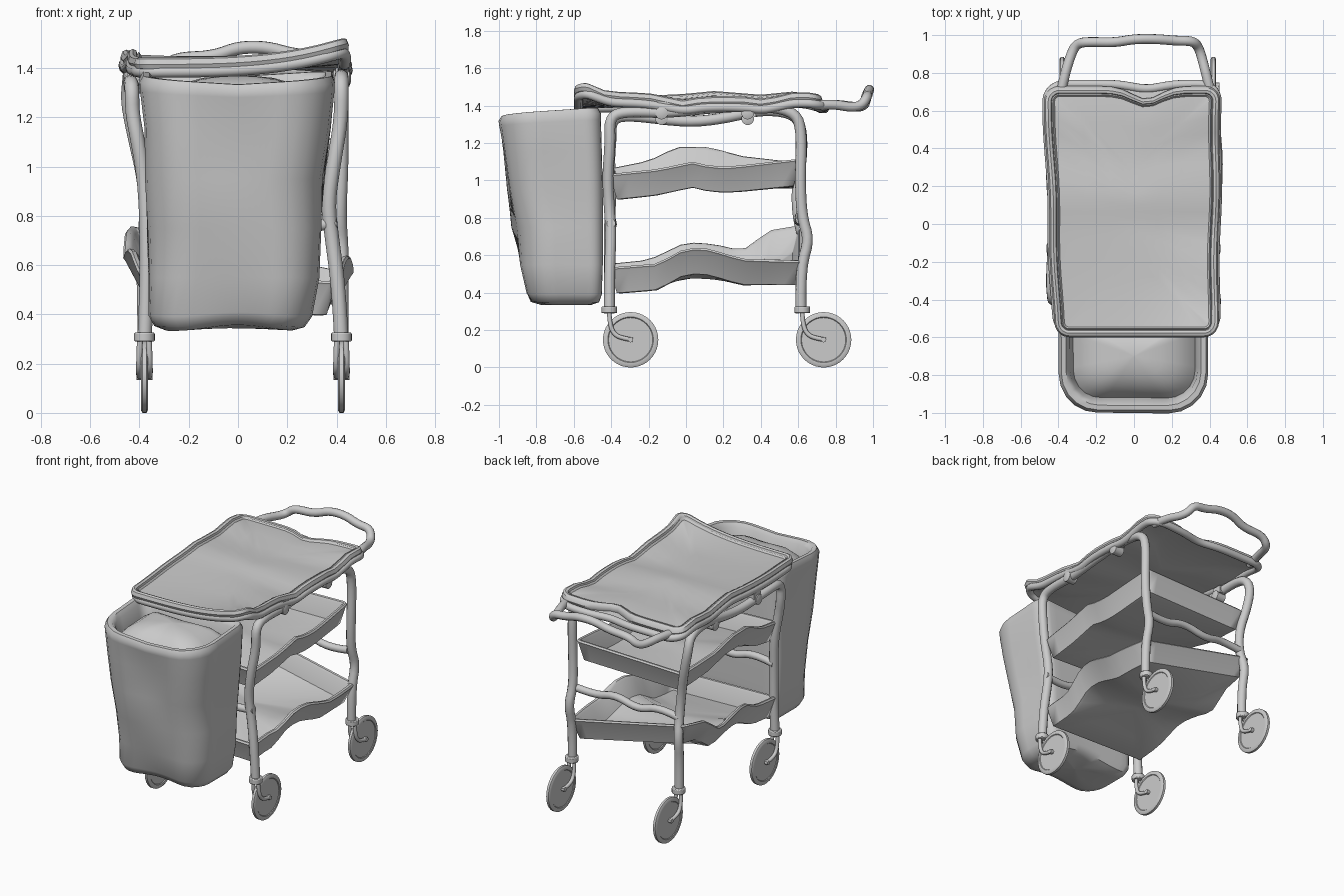
import bpy, bmesh, math
from math import sin, cos, pi
from mathutils import Vector

if "Cube" in bpy.data.objects:
    bpy.data.objects.remove(bpy.data.objects["Cube"])


def tube(name, pts, r, cyclic=False):
    cu = bpy.data.curves.new(name, 'CURVE')
    cu.dimensions = '3D'
    cu.bevel_depth, cu.bevel_resolution, cu.use_fill_caps = r, 4, True
    s = cu.splines.new('NURBS')
    s.points.add(len(pts) - 1)
    for p, c in zip(s.points, pts):
        p.co = (*c, 1)
    s.order_u, s.resolution_u = 3, 4
    s.use_cyclic_u, s.use_endpoint_u = cyclic, not cyclic
    ob = bpy.data.objects.new(name, cu)
    bpy.context.collection.objects.link(ob)
    bpy.ops.object.select_all(action='DESELECT')
    bpy.context.view_layer.objects.active = ob
    ob.select_set(True)
    bpy.ops.object.convert(target='MESH')


def loft(name, rings, angle=40):
    bm = bmesh.new()
    vs = [[bm.verts.new(p) for p in ring] for ring in rings]
    n = len(vs[0])
    for a, b in zip(vs, vs[1:]):
        for i in range(n):
            j = (i + 1) % n
            bm.faces.new((a[i], a[j], b[j], b[i]))
    bmesh.ops.remove_doubles(bm, verts=bm.verts, dist=0.0004)
    bmesh.ops.holes_fill(bm, edges=bm.edges, sides=0)
    bmesh.ops.recalc_face_normals(bm, faces=bm.faces)
    me = bpy.data.meshes.new(name)
    bm.to_mesh(me)
    bm.free()
    ob = bpy.data.objects.new(name, me)
    bpy.context.collection.objects.link(ob)
    bpy.ops.object.select_all(action='DESELECT')
    bpy.context.view_layer.objects.active = ob
    ob.select_set(True)
    bpy.ops.object.shade_smooth_by_angle(angle=math.radians(angle))


def rrect(x0, x1, y0, y1, rf, rb, n=14, seg=5):
    """Rounded rectangle outline, front and back corner radii."""
    corners = [(x1 - rf, y0 + rf, rf, -pi / 2), (x1 - rb, y1 - rb, rb, 0),
               (x0 + rb, y1 - rb, rb, pi / 2), (x0 + rf, y0 + rf, rf, pi)]
    arcs = [[Vector((x + r * cos(a + pi / 2 * k / seg), y + r * sin(a + pi / 2 * k / seg)))
             for k in range(seg + 1)] for x, y, r, a in corners]
    out = []
    for i, arc in enumerate(arcs):
        nxt = arcs[(i + 1) % 4][0]
        out += arc + [arc[-1].lerp(nxt, k / n) for k in range(1, n)]
    return out


def interp(tab, y):
    if y <= tab[0][0]:
        return tab[0][1]
    for (a, za), (b, zb) in zip(tab, tab[1:]):
        if y <= b:
            return za + (zb - za) * (y - a) / (b - a)
    return tab[-1][1]


def dish_ring(box, r, i, dz, left, right, warp, power=1, flat=None):
    x0, x1, y0, y1 = box
    rr = max(r - i, 0)
    ring = []
    for p in rrect(x0 + i, x1 - i, y0 + i, y1 - i, rr, rr):
        t = min(1, max(0, (p.x - x0) / (x1 - x0))) ** power
        z = interp(left, p.y) * (1 - t) + interp(right, p.y) * t
        if flat:  # the floor levels out away from the walls
            z += (flat - z) * .5 * min(1, max(0, i - .06) / .14)
        q = warp(p.x, p.y, dz)
        ring.append((q[0], q[1], z + dz))
    return ring


def dish(name, box, r, layers, *args):
    loft(name, [dish_ring(box, r, i, dz, *args) for i, dz in layers])


# Top tray with a wavy rim, an under panel and a rail around it
top_l = [(-.6, 1.415), (-.3, 1.42), (0, 1.435), (.15, 1.45), (.4, 1.43), (.6, 1.45), (.75, 1.41)]
top_r = [(-.6, 1.505), (-.53, 1.50), (-.42, 1.45), (-.2, 1.44), (-.02, 1.40), (.1, 1.42),
         (.3, 1.42), (.42, 1.405), (.6, 1.45), (.75, 1.43)]


def top_warp(x, y, dz):
    k = (y + .6) / 1.35
    notch = .07 * math.exp(-((x - .07) / .1) ** 2) * max(0, (y - .4) / .34)
    return x * (.975 + .08 * k) + .01 - .02 * k + .005 * sin(9 * y), y - notch


def panel_warp(x, y, dz):
    return top_warp(x, y, dz)[0], y - .025 * math.exp(-((x - .07) / .1) ** 2) * max(0, (y - .4) / .34)


box = (-.445, .445, -.60, .73)
dish("top_tray", box, .08, [(.445, -.012), (.2, -.012), (.05, -.012), (.03, -.02), (.008, -.018),
     (0, 0), (.008, .022), (.022, .028), (.036, .022), (.04, .008), (.046, .016), (.055, .004),
     (.2, 0), (.32, 0), (.445, 0)], top_l, top_r, top_warp, 3.5)
back_box = (-.44, .44, -.585, .75)
dish("tray_under_panel", back_box, .1, [(.44, -.03), (.2, -.03), (0, -.03), (0, -.018), (.2, -.018),
     (.44, -.018)], top_l, top_r, panel_warp, 3.5)
tube("tray_rail", dish_ring(back_box, .1, .01, -.03, top_l, top_r, panel_warp, 3.5), .024, True)

# Push handle at the back
tube("push_handle", [(-.39, .68, 1.40), (-.37, .78, 1.41), (-.33, .91, 1.39), (-.30, .955, 1.40),
     (-.25, .965, 1.44), (-.1, .96, 1.445), (.0, .98, 1.485), (.12, .98, 1.485), (.22, .97, 1.455),
     (.31, .97, 1.45), (.34, .94, 1.40), (.36, .88, 1.39), (.385, .78, 1.41), (.41, .68, 1.40)], .026)

# Two shelves with wavy raised walls
walls = [(.4, 0), (.2, 0), (.06, 0), (.04, .005), (.005, .125), (0, .135), (.008, .145), (.022, .143),
         (.03, .13), (.06, .025), (.2, .02), (.4, .02)]
mid_l = [(-.4, .92), (-.2, .96), (-.05, 1.035), (.12, 1.035), (.3, .985), (.6, .95)]
mid_r = [(-.4, .89), (-.15, .915), (.04, .955), (.13, .93), (.25, .93), (.6, .97)]
low_l = [(-.4, .41), (-.2, .43), (0, .525), (.15, .515), (.3, .48), (.45, .59), (.6, .615)]
low_r = [(-.4, .39), (-.15, .41), (0, .495), (.12, .49), (.3, .435), (.6, .425)]


def shelf_warp(kl, kr, yc):
    def f(x, y, dz):
        k = kl if x < 0 else kr
        return x * (1 + k * max(0, cos((y - yc) * 3)) * (.5 + 3.5 * dz)), y
    return f


dish("middle_shelf", (-.40, .40, -.41, .615), .035, walls, mid_l, mid_r, shelf_warp(.1, .05, .1), 1, .95)
dish("lower_shelf", (-.40, .40, -.41, .63), .035, walls, low_l, low_r, shelf_warp(.17, .18, .3), 1, .45)

# Side frames: front leg, top bend, back leg in one bent tube
tube("right_frame", [(.42, -.41, .29), (.41, -.41, .5), (.38, -.40, .72), (.365, -.41, .85),
     (.39, -.42, 1.02), (.42, -.405, 1.2), (.42, -.41, 1.34), (.42, -.32, 1.37), (.42, -.1, 1.36),
     (.42, .15, 1.39), (.42, .40, 1.40), (.42, .58, 1.37), (.42, .62, 1.27), (.42, .61, 1.0),
     (.41, .62, .8), (.42, .66, .68), (.42, .61, .53), (.42, .615, .29)], .029)
tube("left_frame", [(-.38, -.41, .29), (-.37, -.41, .5), (-.37, -.41, .75), (-.38, -.40, .95),
     (-.41, -.41, 1.12), (-.43, -.40, 1.22), (-.43, -.40, 1.33), (-.44, -.30, 1.35),
     (-.42, 0, 1.31), (-.42, .2, 1.33), (-.44, .40, 1.38), (-.44, .58, 1.36), (-.45, .62, 1.27),
     (-.42, .62, 1.12), (-.38, .59, .95), (-.37, .60, .78), (-.39, .64, .66), (-.38, .61, .5),
     (-.38, .615, .29)], .029)

# Cross bars between the legs
for nm, y, z in (("front", -.40, .77), ("back", .61, .79)):
    tube(nm + "_cross_bar", [(-.38, y, z), (-.22, y - .01, z + .03), (-.08, y + .01, z - .02),
         (.1, y, z + .03), (.25, y - .01, z - .02), (.40, y, z)], .024)


def disc(name, x, y, z, prof, n=40):
    """Lathe around the x axis from (radius, x offset) pairs."""
    loft(name, [[(x + o, y + r * cos(2 * pi * k / n), z + r * sin(2 * pi * k / n))
                 for k in range(n)] for r, o in prof], 35)


# Casters: wheel, axle, fork and collar
half = [(.005, .010), (.118, .010), (.122, .014), (.138, .014), (.148, .008)]
wheel_prof = half + [(r, -o) for r, o in reversed(half)]
for sx, x in (("left", -.38), ("right", .42)):
    for sy, y in (("front", -.41), ("back", .622)):
        nm = sy + "_" + sx
        yw = y + .114
        disc(nm + "_wheel", x, yw, .148, wheel_prof)
        disc(nm + "_axle", x, yw, .148, [(.014, -.032), (.014, .032)], 12)
        for s in (-1, 1):
            tube(nm + "_fork", [(x + .018 * s, y, .30), (x + .02 * s, y, .25),
                 (x + .022 * s, y + .02, .18), (x + .022 * s, y + .07, .155),
                 (x + .02 * s, yw + .01, .148)], .012)
        bpy.ops.mesh.primitive_cylinder_add(vertices=20, radius=.042, depth=.036,
                                            location=(x, y, .308))
        bpy.context.object.name = nm + "_collar"
        bev = bpy.context.object.modifiers.new("bevel", 'BEVEL')
        bev.width, bev.segments = .005, 2
        bpy.ops.object.shade_smooth_by_angle(angle=math.radians(35))

# Clamps that hold the tray on the side frames
for sx, x, zo in (("left", -.425, -.03), ("right", .42, 0)):
    for y in (-.13, .33):
        z = 1.36 + zo
        disc(sx + "_clamp", x, y, z, [(.018, -.038), (.034, -.032), (.034, .032), (.018, .038)], 16)
        bpy.ops.mesh.primitive_cube_add(size=1, location=(x, y + .01, z + .035))
        bpy.context.object.name = sx + "_clamp_plate"
        bpy.context.object.dimensions = (.05, .07, .05)

# Hanging bag at the front, with thick rim and a domed filling
spec = [(.345, -.29, .22, -.78, -.51), (.36, -.34, .27, -.83, -.465), (.40, -.365, .30, -.85, -.45),
        (.55, -.365, .325, -.88, -.445), (.75, -.36, .345, -.915, -.445), (.95, -.37, .35, -.95, -.445),
        (1.15, -.385, .37, -.975, -.45), (1.29, -.40, .39, -.995, -.455), (1.32, -.40, .392, -1.0, -.455),
        (1.345, -.385, .38, -.985, -.47), (1.345, -.36, .355, -.96, -.49), (1.32, -.34, .335, -.94, -.51),
        (1.24, -.325, .32, -.92, -.52)]


def bag_ring(z, x0, x1, y0, y1):
    k = min(1, max(0, z - .36))
    d = y1 - y0
    out = []
    for p in rrect(x0, x1, y0, y1, d * .38, d * .14):
        m = sin(pi * k) * .014
        dent = m * (sin(7 * z + 9 * p.x) + .6 * sin(13 * z - 6 * p.x))
        rise = max(0, k - .75) * 4
        dz = rise * (.07 * (p.y + .95) + .026 * (2 * abs(p.x) / .8 - .4))
        low = (1 - k) ** 8 * .012 * cos(12 * p.x)
        out.append((p.x + m * .8 * sin(9 * z + 4 * p.y), p.y + (dent if p.y < -.6 else 0), z + dz + low))
    return out


def shrink(ring, s, dz):
    c = sum((Vector(p) for p in ring), Vector()) / len(ring)
    return [tuple(c + (Vector(p) - c) * s + Vector((0, 0, dz))) for p in ring]


rings = [bag_ring(*s) for s in spec]
bottom = [shrink(rings[0], s, .004) for s in (.01, .5)]
dome = [shrink(rings[-1], s, h) for s, h in ((.9, .035), (.7, .08), (.45, .105), (.2, .115), (.01, .117))]
loft("hanging_bag", bottom + rings + dome, 50)
